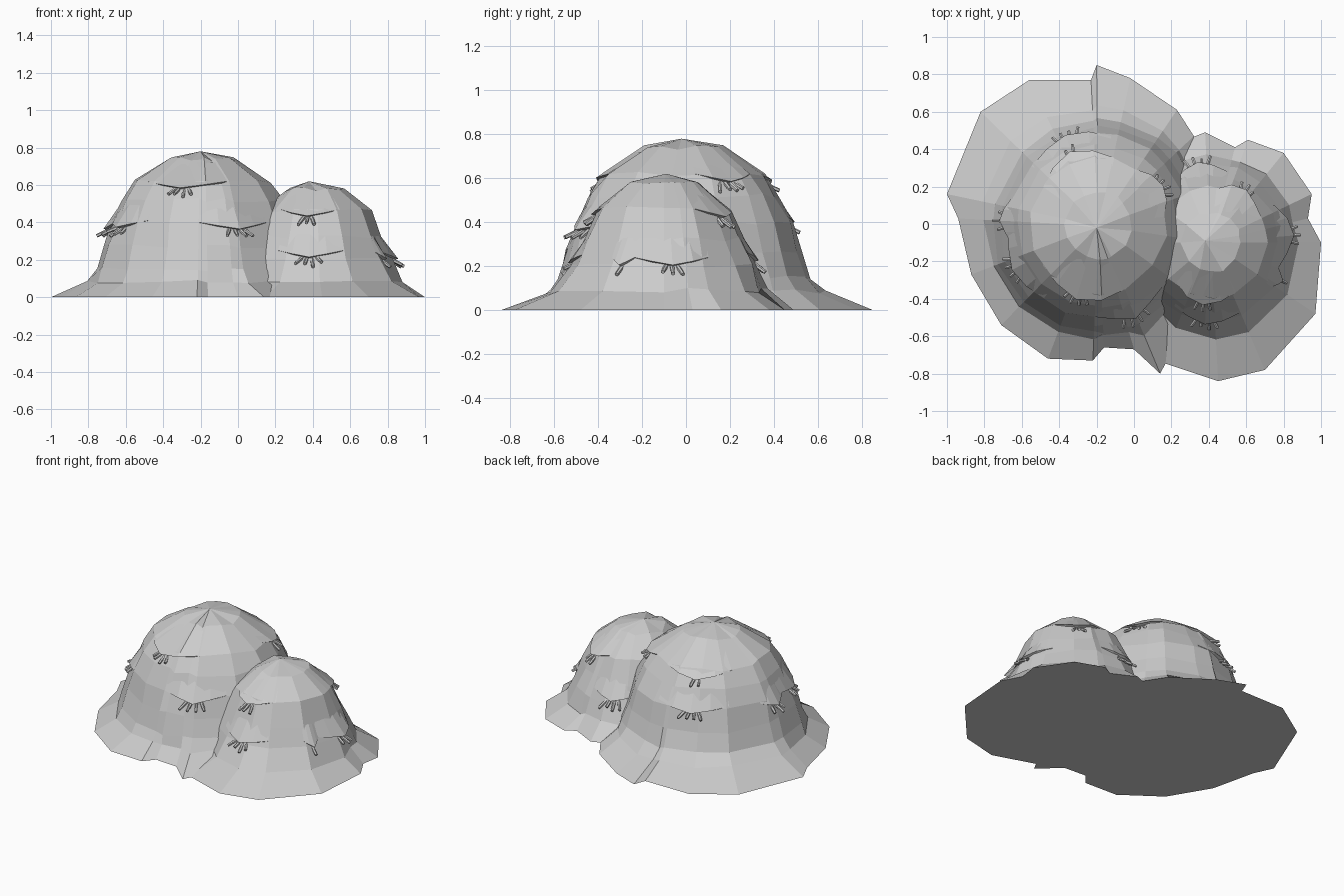
import bpy, bmesh, math, random
from mathutils import Vector
from mathutils.bvhtree import BVHTree

random.seed(4)
cube = bpy.data.objects.get("Cube")
if cube:
    bpy.data.objects.remove(cube, do_unlink=True)


def make_material(name, rgb):
    mat = bpy.data.materials.new(name)
    mat.use_nodes = True
    mat.diffuse_color = (*rgb, 1)
    mat.node_tree.nodes["Principled BSDF"].inputs["Base Color"].default_value = (*rgb, 1)
    return mat


grey = make_material("plain grey", (0.6, 0.6, 0.6))


def finish(bm, name):
    bmesh.ops.recalc_face_normals(bm, faces=bm.faces)
    mesh = bpy.data.meshes.new(name)
    bm.to_mesh(mesh)
    bm.free()
    mesh.materials.append(grey)
    obj = bpy.data.objects.new(name, mesh)
    bpy.context.collection.objects.link(obj)
    return obj


def build_mound(name, centre, apex, rings, outline):
    """Faceted dome on a ragged flared skirt; returns a surface lookup."""
    bm = bmesh.new()
    cx, cy = centre
    spokes = [(math.atan2(y - cy, x - cx), math.hypot(x - cx, y - cy)) for x, y in outline]
    spokes.sort()
    rows = [[bm.verts.new((cx + r * math.cos(a), cy + r * math.sin(a), 0)) for a, r in spokes]]
    mean = sum(r for a, r in spokes) / len(spokes)
    for z, radius in rings:
        follow = 0.3 if z < 0.12 else 0.0
        row = []
        for a, r in spokes:
            d = radius + follow * (r - mean) + random.uniform(-0.008, 0.008)
            row.append(bm.verts.new((cx + d * math.cos(a), cy + d * math.sin(a),
                                     z + random.uniform(-0.012, 0.012))))
        rows.append(row)
    tip = bm.verts.new(apex)
    n = len(spokes)
    for low, high in zip(rows, rows[1:]):
        for i in range(n):
            j = (i + 1) % n
            bm.faces.new((low[i], low[j], high[j], high[i]))
    for i in range(n):
        bm.faces.new((rows[-1][i], rows[-1][(i + 1) % n], tip))
    bm.faces.new(rows[0][::-1])
    bmesh.ops.recalc_face_normals(bm, faces=bm.faces)
    tree = BVHTree.FromBMesh(bm)
    finish(bm, name)

    def surface(angle, z, out=0.0):
        direction = Vector((math.cos(angle), math.sin(angle), 0))
        axis = Vector((cx, cy, z))
        hit = tree.ray_cast(axis + direction * 3, -direction)[0]
        return (hit or axis) + direction * out
    return surface


def build_ledge(name, surface, angle, z, half):
    """Thin overhanging flap that sags and stands proud at its middle."""
    bm = bmesh.new()
    columns = []
    for t in (-1, -0.5, 0, 0.5, 1):
        a = angle + t * half
        bulge = 1 - abs(t)
        edge = z - 0.035 * bulge
        points = (surface(a, z + 0.1, -0.004), surface(a, edge, 0.003 + 0.028 * bulge),
                  surface(a, edge - 0.008, -0.01))
        columns.append([bm.verts.new(p) for p in points])
    for left, right in zip(columns, columns[1:]):
        for k in (0, 1):
            bm.faces.new((left[k], right[k], right[k + 1], left[k + 1]))
    finish(bm, name)


def build_twigs(name, surface, angle, z, count):
    """Fan of short six-sided sticks poking outward and down."""
    bm = bmesh.new()
    for i in range(count):
        t = i - (count - 1) / 2
        a = angle + t * 0.05
        root = surface(a, z, -0.02)
        yaw = angle + t * 0.36
        way = Vector((math.cos(yaw), math.sin(yaw), random.uniform(-0.75, -0.4))).normalized()
        length = random.uniform(0.075, 0.1)
        matrix = way.to_track_quat('Z', 'Y').to_matrix().to_4x4()
        matrix.translation = root + way * length / 2
        bmesh.ops.create_cone(bm, cap_ends=True, segments=6, radius1=0.011,
                              radius2=0.009, depth=length, matrix=matrix)
    finish(bm, name)


# Mounds
large = build_mound(
    "large_mound", (-0.19, -0.01), (-0.2, -0.02, 0.78),
    [(0.085, 0.61), (0.15, 0.57), (0.27, 0.53), (0.4, 0.49), (0.52, 0.43), (0.62, 0.365), (0.74, 0.18)],
    [(-0.2, 0.85), (-0.02, 0.78), (0.23, 0.61), (0.32, 0.47), (0.4, 0.2), (0.42, -0.1),
     (0.35, -0.4), (0.14, -0.8), (0, -0.67), (-0.16, -0.66), (-0.22, -0.73), (-0.46, -0.72),
     (-0.71, -0.54), (-0.87, -0.27), (-0.94, 0.03), (-1, 0.16), (-0.82, 0.6), (-0.56, 0.77),
     (-0.23, 0.77)])
small = build_mound(
    "small_mound", (0.41, -0.1), (0.38, -0.09, 0.62),
    [(0.09, 0.47), (0.2, 0.42), (0.32, 0.365), (0.46, 0.3), (0.575, 0.16)],
    [(0.15, -0.74), (0.45, -0.84), (0.7, -0.78), (0.97, -0.48), (1, -0.1), (0.93, 0.03),
     (0.95, 0.16), (0.8, 0.38), (0.61, 0.45), (0.54, 0.41), (0.38, 0.49), (0.2, 0.42),
     (0.0, 0.2), (-0.05, -0.1), (0.0, -0.45)])

# Ledges and twigs: direction in degrees, height, half width in degrees, twig count
tufts = {
    "large": (large, [(-107, 0.62, 38, 4), (-68, 0.4, 24, 4), (207, 0.41, 26, 4),
                      (177, 0.4, 14, 3), (111, 0.61, 34, 2), (110, 0.42, 28, 4),
                      (32, 0.62, 24, 4)]),
    "small": (small, [(-97, 0.47, 34, 3), (-94, 0.25, 26, 4), (5, 0.24, 26, 3),
                      (-28, 0.24, 8, 1), (56, 0.46, 28, 3), (99, 0.26, 22, 4)]),
}
for size, (surface, places) in tufts.items():
    for i, (degrees, z, half, count) in enumerate(places, 1):
        angle = math.radians(degrees)
        build_ledge(f"{size}_ledge_{i}", surface, angle, z, math.radians(half))
        build_twigs(f"{size}_twigs_{i}", surface, angle, z - 0.03, count)
